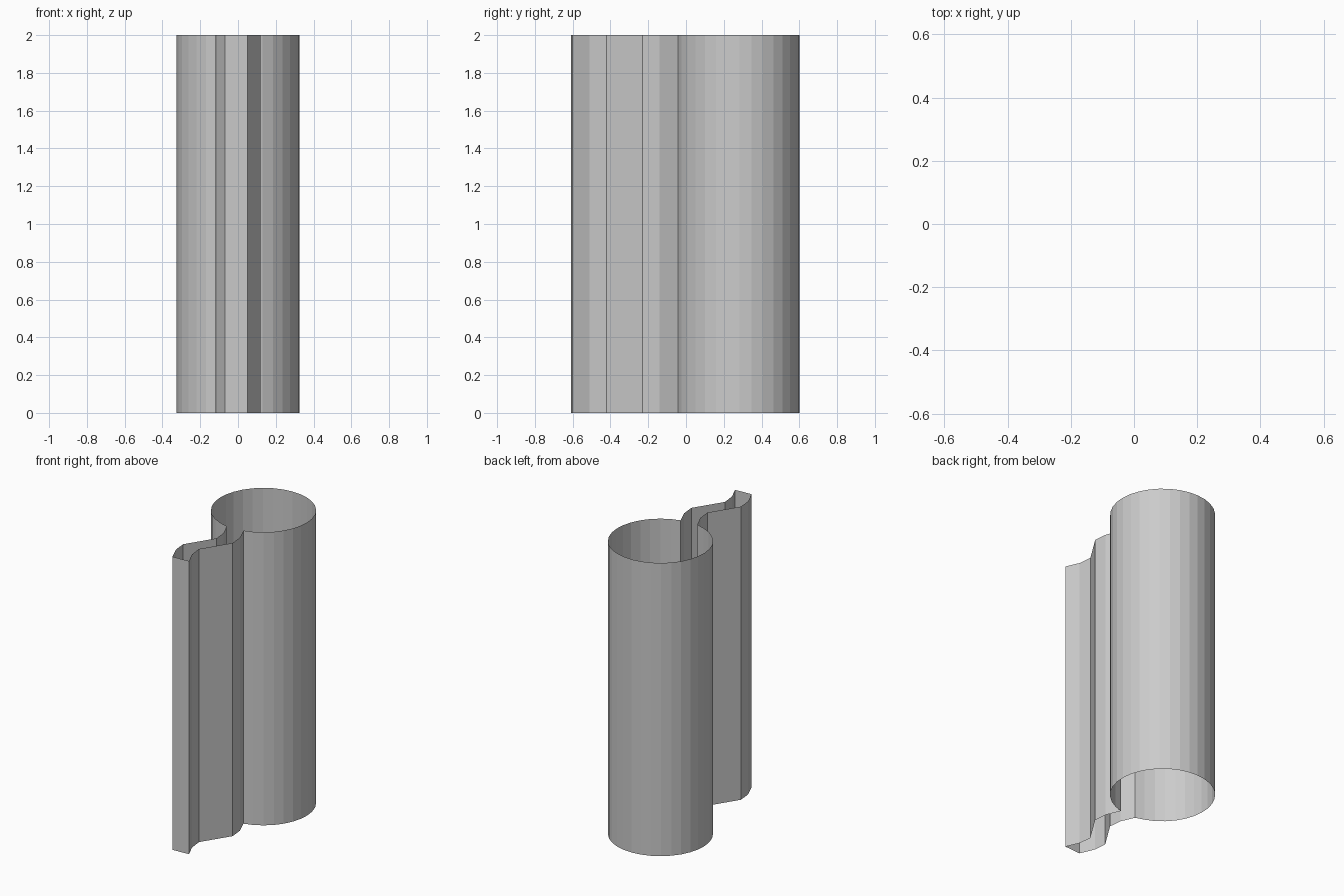
import bpy, bmesh, math

if "Cube" in bpy.data.objects:
    bpy.data.objects.remove(bpy.data.objects["Cube"])

HEIGHT = 2.0
RADIUS, CENTRE_Y = 0.325, 0.275     # round part of the keyhole section
PIVOT_Y = -0.325                    # the slot is point-symmetric about this

# Right side of the slot, from the front tip up to the round part
right = [(0.05, -0.60), (0.01, -0.51), (0.0, -0.42),
         (0.12, -0.23), (0.112, -0.14), (0.07, -0.042)]
# Left side is the same wavy line turned half a turn
left = [(-x, 2 * PIVOT_Y - y) for x, y in right]

# Round arc joining the two slot sides
a0 = math.asin(right[-1][0] / RADIUS)
a1 = 2 * math.pi + math.asin(left[0][0] / RADIUS)
steps = 30
arc = []
for i in range(1, steps):
    a = a0 + (a1 - a0) * i / steps
    arc.append((RADIUS * math.sin(a), CENTRE_Y - RADIUS * math.cos(a)))

# Closed outline, counter-clockwise, extruded to an open-ended wall
outline = right + arc + left
bm = bmesh.new()
low = [bm.verts.new((x, y, 0)) for x, y in outline]
top = [bm.verts.new((x, y, HEIGHT)) for x, y in outline]
n = len(outline)
for i in range(n):
    j = (i + 1) % n
    bm.faces.new((low[i], low[j], top[j], top[i]))

mesh = bpy.data.meshes.new("keyhole_wall")
bm.to_mesh(mesh)
bm.free()
wall = bpy.data.objects.new("keyhole_wall", mesh)
bpy.context.collection.objects.link(wall)
